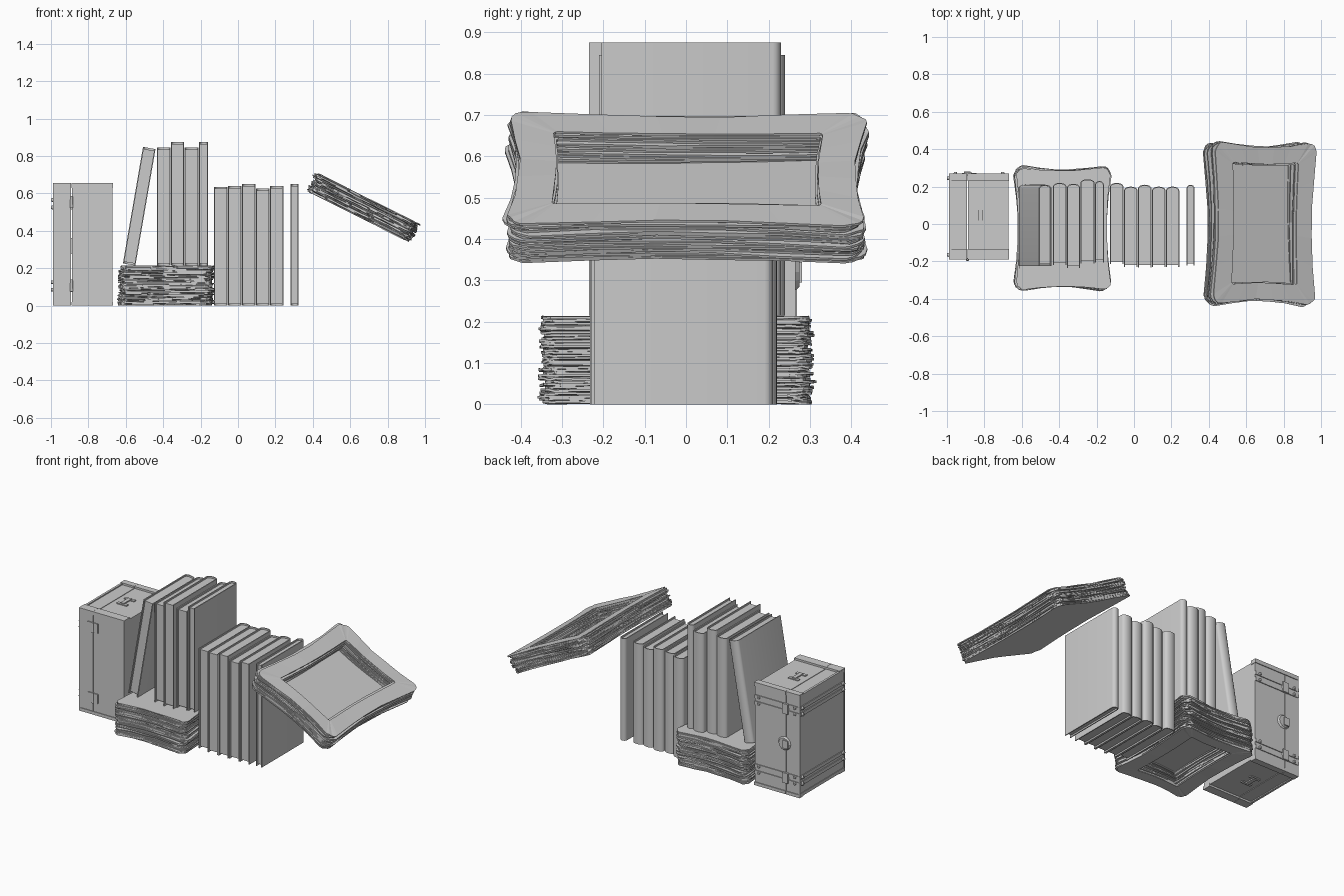
import bpy, bmesh, math, random
from mathutils import Matrix, Vector

if "Cube" in bpy.data.objects:
    bpy.data.objects.remove(bpy.data.objects["Cube"])

random.seed(7)


def finish(name, bm, matrix=None, smooth=False):
    bmesh.ops.recalc_face_normals(bm, faces=bm.faces)
    if matrix:
        bm.transform(matrix)
    me = bpy.data.meshes.new(name)
    bm.to_mesh(me)
    bm.free()
    ob = bpy.data.objects.new(name, me)
    bpy.context.collection.objects.link(ob)
    if smooth:
        bpy.context.view_layer.objects.active = ob
        ob.select_set(True)
        bpy.ops.object.shade_smooth_by_angle(angle=math.radians(35))
        ob.select_set(False)
    return ob


def add_box(bm, x0, x1, y0, y1, z0, z1):
    m = Matrix.Translation(((x0 + x1) / 2, (y0 + y1) / 2, (z0 + z1) / 2))
    m = m @ Matrix.Diagonal((x1 - x0, y1 - y0, z1 - z0, 1))
    bmesh.ops.create_cube(bm, size=1, matrix=m)


def add_prism(bm, pts, z0, z1):
    face = bm.faces.new([bm.verts.new((x, y, z0)) for x, y in pts])
    ext = bmesh.ops.extrude_face_region(bm, geom=[face], use_keep_orig=True)
    top = [v for v in ext["geom"] if isinstance(v, bmesh.types.BMVert)]
    bmesh.ops.translate(bm, verts=top, vec=(0, 0, z1 - z0))


def add_disc(bm, loc, r, depth, axis):
    rot = Vector((0, 0, 1)).rotation_difference(Vector(axis)).to_matrix().to_4x4()
    bmesh.ops.create_cone(bm, cap_ends=True, segments=12, radius1=r, radius2=r * 0.8,
                          depth=depth, matrix=Matrix.Translation(loc) @ rot)


# Books: a U-shaped cover with rounded spine toward +y, and recessed pages
def spine_arc(t, y, bulge, n=8):
    return [(-t / 2 * math.cos(math.pi * i / n), y + bulge * math.sin(math.pi * i / n))
            for i in range(n + 1)]


def book(name, x0, x1, y0, y1, z0, z1, tilt=0):
    t, h, c, b = x1 - x0 - 0.002, z1 - z0, 0.006, 0.02
    outer = [(-t / 2, y0)] + spine_arc(t, y1 - b, b) + [(t / 2, y0)]
    ti = t - 2 * c
    inner = [(-ti / 2, y0)] + spine_arc(ti, y1 - b, b - c) + [(ti / 2, y0)]
    m = Matrix.Translation(((x0 + x1) / 2, 0, z0)) @ Matrix.Rotation(tilt, 4, 'Y')
    bm = bmesh.new()
    add_prism(bm, outer + inner[::-1], 0, h)
    finish(name + "_cover", bm, m, True)
    bm = bmesh.new()
    pages = [(-ti / 2, y0 + 0.012)] + spine_arc(ti, y1 - b, b - c) + [(ti / 2, y0 + 0.012)]
    add_prism(bm, pages, 0.01, h - 0.01)
    finish(name + "_pages", bm, m, True)


tall = [(-.435, -.36, -.22, .22, .845), (-.36, -.287, -.235, .215, .875),
        (-.287, -.21, -.21, .24, .845), (-.21, -.16, -.205, .23, .875)]
for i, (x0, x1, y0, y1, z1) in enumerate(tall):
    book(f"tall_book_{i}", x0, x1, y0, y1, .215, z1)
low = [(-.13, -.055, -.215, .22, .635), (-.055, .02, -.23, .20, .64),
       (.02, .095, -.232, .21, .65), (.095, .17, -.23, .20, .625),
       (.17, .243, -.23, .20, .64), (.28, .325, -.222, .21, .65)]
for i, (x0, x1, y0, y1, z1) in enumerate(low):
    book(f"low_book_{i}", x0, x1, y0, y1, 0, z1)
book("leaning_book", -.617, -.547, -.225, .21, .22, .852, math.radians(9.8))


# Paper stacks: pincushion sheets with ragged edges, some with a cut-out middle
def outline(hx, hy, r, pinch):
    corners = []
    for k, (sx, sy) in enumerate(((1, 1), (-1, 1), (-1, -1), (1, -1))):
        arc = []
        for i in range(5):
            a = math.pi / 2 * (k + i / 4)
            arc.append((sx * (hx - r) + r * math.cos(a), sy * (hy - r) + r * math.sin(a)))
        corners.append(arc)
    pts = []
    for k in range(4):
        pts += corners[k]
        (ax, ay), (bx, by) = corners[k][-1], corners[(k + 1) % 4][0]
        for f in (.2, .4, .6, .8):
            px, py = ax + (bx - ax) * f, ay + (by - ay) * f
            d = pinch * math.sin(math.pi * f)
            if k % 2 == 0:
                py -= math.copysign(d, py)
            else:
                px -= math.copysign(d, px)
            pts.append((px, py))
    return pts


def sheet(bm, hx, hy, z, th, hole, jit):
    rot = Matrix.Rotation(random.uniform(-.025, .025), 3, 'Z')
    off = Vector((random.uniform(-jit, jit), random.uniform(-jit, jit), 0))

    def ring(pts, rag):
        lo, hi = [], []
        for x, y in pts:
            s = 1 + random.uniform(-rag, rag)
            p = rot @ Vector((x * s, y * s, z)) + off
            p.z += random.uniform(-rag, rag) * .3
            lo.append(bm.verts.new(p))
            hi.append(bm.verts.new(p + Vector((0, 0, th))))
        return lo, hi

    def bridge(a, b):
        for i in range(len(a)):
            j = (i + 1) % len(a)
            bm.faces.new((a[i], a[j], b[j], b[i]))

    lo, hi = ring(outline(hx, hy, .16 * hx, .08 * hx), .008)
    bridge(lo, hi)
    if hole:
        ilo, ihi = ring(outline(hole[0], hole[1], .008, .008), .004)
        bridge(ilo, ihi)
        bridge(lo, ilo)
        bridge(hi, ihi)
    else:
        bm.faces.new(lo)
        bm.faces.new(hi)


def stack(name, hx, hy, height, n, hole, is_cut, jit, matrix):
    bm = bmesh.new()
    step = height / n
    for i in range(n):
        sheet(bm, hx, hy, i * step, step * .85, hole if is_cut(i * step) else None, jit)
    finish(name, bm, matrix)


stack("standing_paper_stack", .25, .325, .212, 30, (.145, .24), lambda z: z < .09, .008,
      Matrix.Translation((-.383, -.022, .002)))
stack("tilted_paper_stack", .303, .43, .112, 17, (.195, .325), lambda z: z > .02, .009,
      Matrix.Translation((.645, .003, .475)) @ Matrix.Rotation(math.radians(26.6), 4, 'Y'))

# Chest standing on its end: body toward +x, lid toward -x
X0, X1, Y0, Y1, XS = -.985, -.672, -.185, .265, -.89
for nm, a, b in (("chest_body", XS + .002, X1), ("chest_lid", X0, XS - .002)):
    bm = bmesh.new()
    add_box(bm, a, b, Y0, Y1, .012, .643)
    # edge rails on both ends, front, back
    for ya, yb in ((Y0 - .004, Y0 + .052), (Y1 - .035, Y1 + .005)):
        for za, zb in ((0, .02), (.63, .655)):
            add_box(bm, a - .003, b + .003 if b == X1 else b, ya, yb, za, zb)
    finish(nm, bm)

bm = bmesh.new()
for y in (Y0 - .003, Y1 - .009):
    add_box(bm, X0 - .004, X0 + .01, y, y + .012, .005, .65)
for z in (.005, .63):
    add_box(bm, X0 - .004, X0 + .01, Y0, Y1, z, z + .02)
finish("chest_lid_edging", bm)

# Paired straps with rivets around the lid and lock side
bm = bmesh.new()
for z in (.565, .525, .125, .085):
    add_box(bm, X0 - .005, X0 + .005, Y0, Y1 + .005, z - .011, z + .011)
    add_box(bm, X0, X1, Y1 - .005, Y1 + .005, z - .011, z + .011)
    for y in (Y0 + .02, Y1 - .02):
        add_disc(bm, (X0 - .008, y, z), .011, .014, (-1, 0, 0))
    for x in (X0 + .03, X1 - .03):
        add_disc(bm, (x, Y1 + .007, z), .01, .012, (0, 1, 0))
finish("chest_straps", bm)

# Hinges on the -y side, clasps and round lock on the +y side
bm = bmesh.new()
for z in (.555, .107):
    for dx in (-.022, .022):
        add_box(bm, XS + dx - .014, XS + dx + .014, Y0 - .006, Y0, z - .03, z + .03)
    add_disc(bm, (XS, Y0 - .005, z), .008, .064, (0, 0, 1))
finish("chest_hinges", bm)
bm = bmesh.new()
for z in (.545, .105):
    add_box(bm, XS - .02, XS + .02, Y1, Y1 + .012, z - .032, z + .032)
add_disc(bm, (XS + .01, Y1 + .004, .32), .045, .01, (0, 1, 0))
add_box(bm, XS - .02, XS + .015, Y1, Y1 + .016, .295, .345)
finish("chest_lock", bm)

# Carrying handles at both ends of the chest
for nm, z, s in (("upper_handle", .643, 1), ("lower_handle", .012, -1)):
    bm = bmesh.new()
    for ya, yb in ((.0, .02), (.075, .095)):
        add_box(bm, -.855, -.785, ya, yb, *sorted((z, z + s * .006)))
    add_box(bm, -.832, -.808, .008, .087, *sorted((z + s * .004, z + s * .011)))
    finish(nm, bm)
